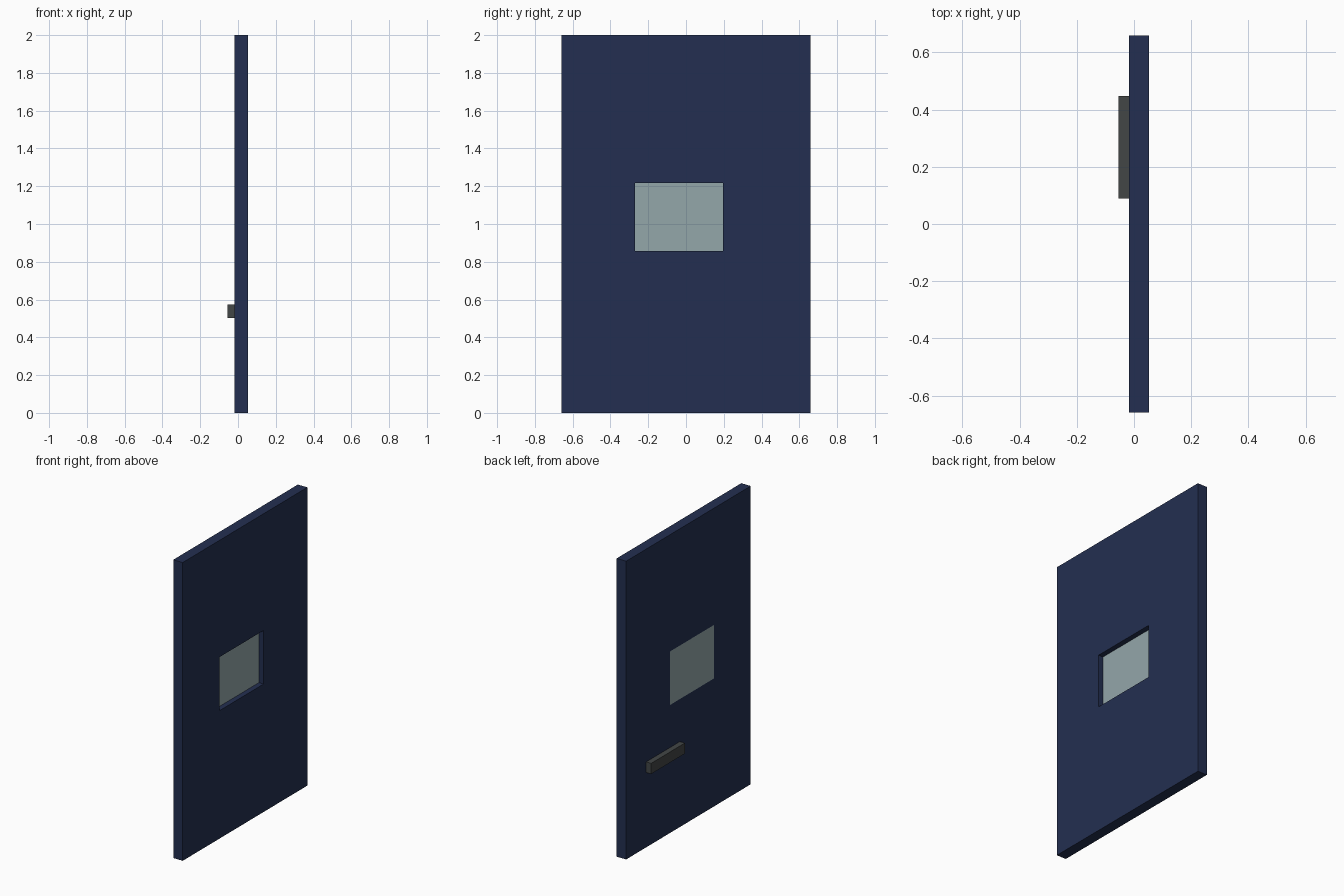
import bpy
import bmesh

if "Cube" in bpy.data.objects:
    bpy.data.objects.remove(bpy.data.objects["Cube"])


def material(name, color):
    mat = bpy.data.materials.new(name)
    mat.diffuse_color = (*color, 1.0)
    mat.use_nodes = True
    mat.node_tree.nodes["Principled BSDF"].inputs["Base Color"].default_value = mat.diffuse_color
    return mat


def finish(bm, name, mat):
    bmesh.ops.recalc_face_normals(bm, faces=bm.faces)
    mesh = bpy.data.meshes.new(name)
    bm.to_mesh(mesh)
    bm.free()
    mesh.materials.append(mat)
    obj = bpy.data.objects.new(name, mesh)
    bpy.context.collection.objects.link(obj)
    return obj


def box(name, x, y, z, mat):
    """Box from (min, max) ranges on each axis."""
    bm = bmesh.new()
    bmesh.ops.create_cube(bm, size=1)
    for v in bm.verts:
        v.co = [(lo + hi) / 2 + c * (hi - lo) for c, (lo, hi) in zip(v.co, (x, y, z))]
    return finish(bm, name, mat)


def framed_panel(name, x, outer, inner, mat):
    """Slab facing x with a rectangular opening; rectangles are (y0, y1, z0, z1)."""
    bm = bmesh.new()

    def ring(px, rect):
        y0, y1, z0, z1 = rect
        return [bm.verts.new((px, y, z)) for y, z in ((y0, z0), (y1, z0), (y1, z1), (y0, z1))]

    rings = [ring(x[0], outer), ring(x[1], outer), ring(x[1], inner), ring(x[0], inner)]
    for a, b in zip(rings, rings[1:] + rings[:1]):
        for i in range(4):
            j = (i + 1) % 4
            bm.faces.new((a[i], a[j], b[j], b[i]))
    return finish(bm, name, mat)


navy = material("navy paint", (0.0168, 0.0284, 0.082))
glass = material("pale grey glass", (0.295, 0.385, 0.400))
metal = material("dark grey metal", (0.0545, 0.0615, 0.0615))

BACK, FRONT = -0.018, 0.052
window = (-0.27, 0.197, 0.858, 1.217)

# Door slab with window opening
framed_panel("door_panel", (BACK, FRONT), (-0.66, 0.66, 0.0, 2.0), window, navy)

# Pane flush with the handle side, recessed on the other
box("window_pane", (BACK, 0.017), window[:2], window[2:], glass)

# Bar handle
box("handle", (-0.055, BACK), (0.09, 0.448), (0.502, 0.573), metal)
